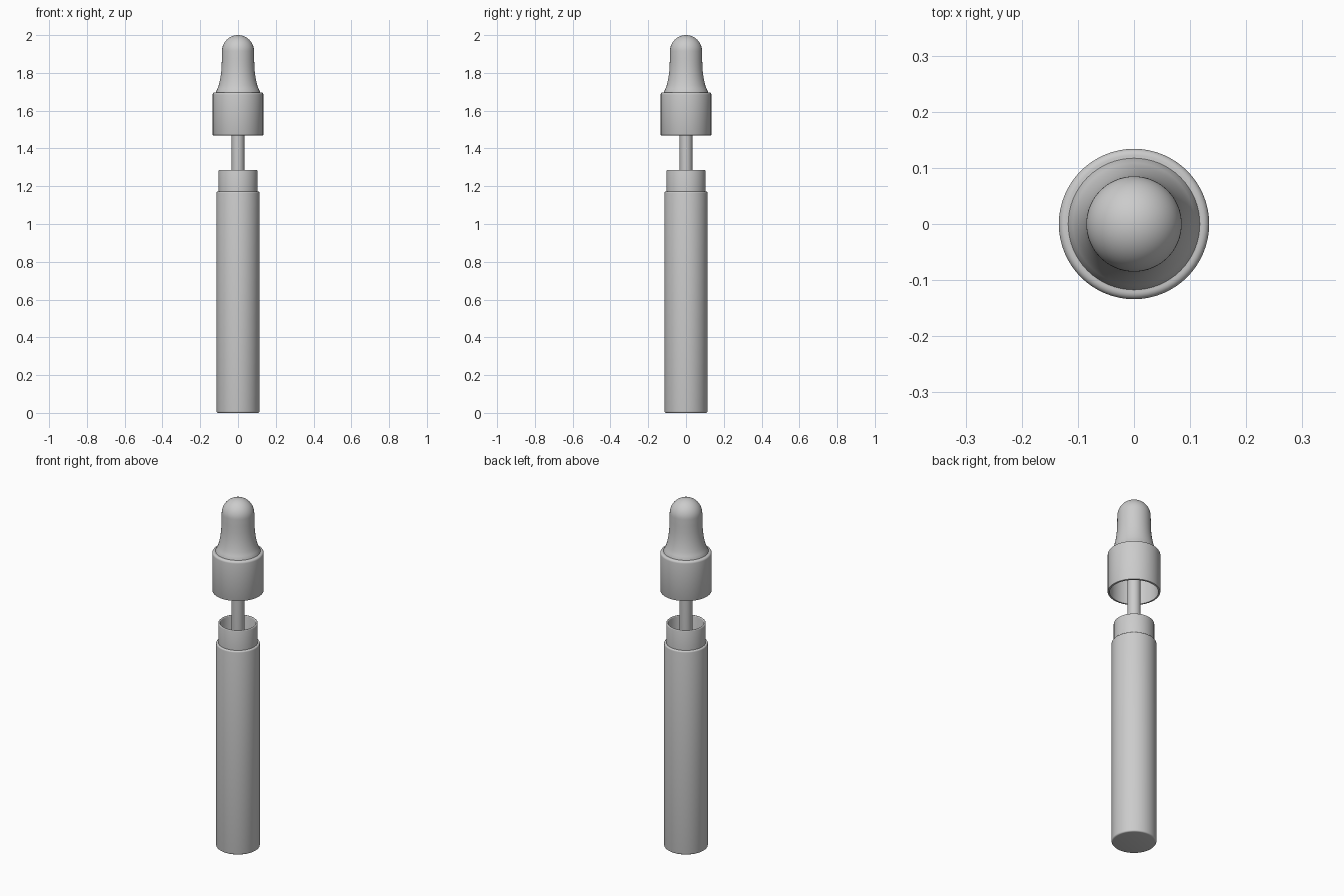
import bpy, bmesh, math

if "Cube" in bpy.data.objects:
    bpy.data.objects.remove(bpy.data.objects["Cube"])

grey = bpy.data.materials.new("plain grey")
grey.diffuse_color = (0.6, 0.6, 0.6, 1)
grey.use_nodes = True
grey.node_tree.nodes["Principled BSDF"].inputs["Base Color"].default_value = grey.diffuse_color


def lathe(name, profile, sides=64):
    """Spin an (r, z) profile around the z axis; r = 0 closes the end."""
    bm = bmesh.new()
    rings = []
    for r, z in profile:
        if r == 0:
            rings.append([bm.verts.new((0, 0, z))])
        else:
            rings.append([bm.verts.new((r * math.cos(2 * math.pi * i / sides),
                                        r * math.sin(2 * math.pi * i / sides), z))
                          for i in range(sides)])
    for a, b in zip(rings, rings[1:]):
        for i in range(sides):
            j = (i + 1) % sides
            if len(a) == 1:
                bm.faces.new((a[0], b[j], b[i]))
            elif len(b) == 1:
                bm.faces.new((a[i], a[j], b[0]))
            else:
                bm.faces.new((a[i], a[j], b[j], b[i]))
    bmesh.ops.recalc_face_normals(bm, faces=bm.faces)
    mesh = bpy.data.meshes.new(name)
    bm.to_mesh(mesh)
    bm.free()
    mesh.materials.append(grey)
    obj = bpy.data.objects.new(name, mesh)
    bpy.context.collection.objects.link(obj)
    bpy.ops.object.select_all(action='DESELECT')
    obj.select_set(True)
    bpy.context.view_layer.objects.active = obj
    bpy.ops.object.shade_smooth_by_angle(angle=math.radians(35))
    return obj


def arc(r, z, radius, start, end, steps):
    """Points of a circular arc in the (r, z) plane, angles in degrees."""
    out = []
    for i in range(steps + 1):
        t = math.radians(start + (end - start) * i / steps)
        out.append((r + radius * math.cos(t), z + radius * math.sin(t)))
    return out


# Hollow vial with rounded base, shoulder and open neck
lathe("vial", [(0, 0)]
      + arc(0.106, 0.008, 0.008, -90, 0, 4)
      + arc(0.106, 1.164, 0.008, 0, 90, 4)
      + [(0.103, 1.172)]
      + arc(0.098, 1.281, 0.005, 0, 180, 6)
      + [(0.093, 0.03), (0, 0.03)])

# Screw collar, open underneath
lathe("collar", [(0, 1.675), (0.124, 1.675), (0.124, 1.469)]
      + arc(0.131, 1.472, 0.003, -90, 0, 2)
      + arc(0.122, 1.685, 0.012, 0, 90, 5)
      + [(0, 1.697)])

# Rubber bulb: flared foot, slim neck, round top
dome = arc(0, 1.915, 0.085, 0, 90, 14)[:-1]
lathe("bulb", [(0, 1.69), (0.118, 1.69), (0.117, 1.70), (0.109, 1.715),
               (0.102, 1.735), (0.096, 1.76), (0.0915, 1.785),
               (0.0885, 1.81), (0.0865, 1.84), (0.0855, 1.875)]
      + dome + [(0, 2.0)])

# Glass pipette reaching down into the vial, with a tapered tip
lathe("pipette", [(0, 0.36), (0.012, 0.36), (0.014, 0.44), (0.034, 0.52),
                  (0.034, 1.68), (0, 1.68)], 32)
